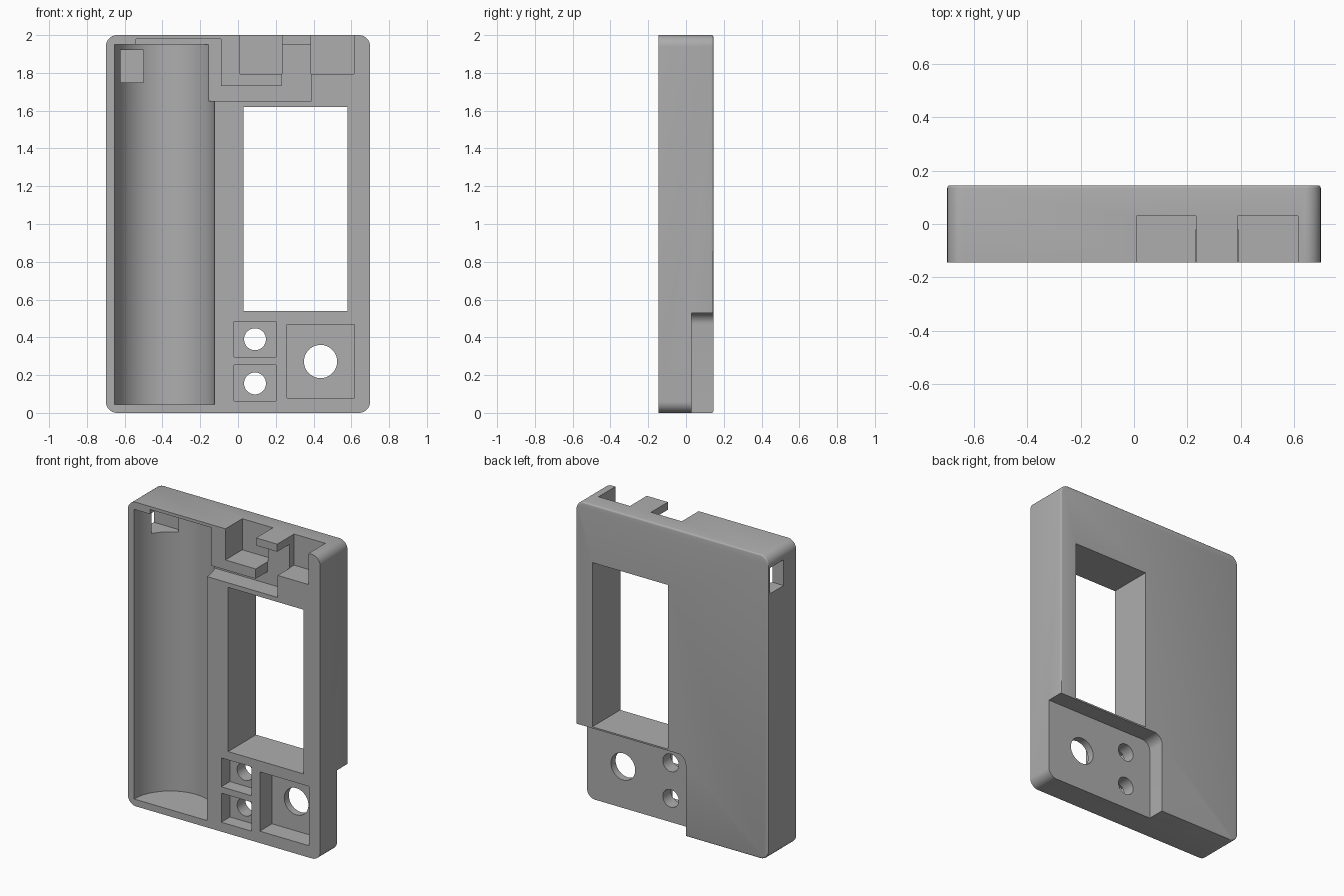
import bpy, bmesh, math

cube = bpy.data.objects.get("Cube")
if cube:
    bpy.data.objects.remove(cube, do_unlink=True)

FRONT, BACK = -0.145, 0.145
OPEN = FRONT - 0.05      # cutters start ahead of the front face
THROUGH = BACK + 0.05    # and end behind the back face

grey = bpy.data.materials.new("plain grey")
grey.use_nodes = True
grey.diffuse_color = (0.42, 0.42, 0.42, 1)
grey.node_tree.nodes["Principled BSDF"].inputs["Base Color"].default_value = (0.42, 0.42, 0.42, 1)


def prism(name, points, y0, y1):
    """Extrude an x-z outline along y."""
    bm = bmesh.new()
    face = bm.faces.new([bm.verts.new((x, y0, z)) for x, z in points])
    extruded = bmesh.ops.extrude_face_region(bm, geom=[face])["geom"]
    verts = [v for v in extruded if isinstance(v, bmesh.types.BMVert)]
    bmesh.ops.translate(bm, verts=verts, vec=(0, y1 - y0, 0))
    bmesh.ops.recalc_face_normals(bm, faces=bm.faces)
    mesh = bpy.data.meshes.new(name)
    bm.to_mesh(mesh)
    bm.free()
    obj = bpy.data.objects.new(name, mesh)
    bpy.context.collection.objects.link(obj)
    mesh.materials.append(grey)
    return obj


def arc(cx, cz, r, start, end, steps=10):
    angles = [math.radians(start + (end - start) * i / steps) for i in range(steps + 1)]
    return [(cx + r * math.cos(a), cz + r * math.sin(a)) for a in angles]


def rect(x0, x1, z0, z1):
    return [(x0, z0), (x1, z0), (x1, z1), (x0, z1)]


def circle(cx, cz, r):
    return arc(cx, cz, r, 0, 360, 48)[:-1]


def select_only(obj):
    bpy.ops.object.select_all(action='DESELECT')
    obj.select_set(True)
    bpy.context.view_layer.objects.active = obj


# Main shell: rounded plate with a softened back rim
R = 0.06
outline = (arc(0.7 - R, 2 - R, R, 0, 90) + arc(R - 0.7, 2 - R, R, 90, 180)
           + arc(R - 0.7, R, R, 180, 270) + arc(0.7 - R, R, R, 270, 360))
body = prism("case_body", outline, FRONT, BACK)
bm = bmesh.new()
bm.from_mesh(body.data)
rim = [e for e in bm.edges if all(v.co.y > BACK - 0.001 for v in e.verts)]
bmesh.ops.bevel(bm, geom=rim, offset=0.01, segments=3, profile=0.5, affect='EDGES')
bm.to_mesh(body.data)
bm.free()

cutters = []


def cut(name, points, y0, y1):
    cutters.append(prism(name, points, y0, y1))


# Stepped recess in the lower back
cut("back_recess", [(0.8, -0.1), (0.8, 0.53)] + arc(-0.04, 0.47, 0.06, 90, 180)
    + [(-0.1, -0.1)], 0.03, THROUGH)

# Screen window
cut("screen_window", rect(0.03, 0.58, 0.54, 1.62), OPEN, THROUGH)

# Cylindrical battery bay
bpy.ops.mesh.primitive_cylinder_add(vertices=96, radius=0.265, depth=1.905,
                                    location=(-0.39, FRONT, 0.9975))
bay = bpy.context.object
bay.name = "battery_bay"
bay.data.materials.append(grey)
cutters.append(bay)

# Wiring channel from the bay to the connectors
cut("wire_channel", [(-0.54, 1.65), (-0.54, 1.98), (-0.09, 1.98), (-0.09, 1.73),
                     (0.23, 1.73), (0.23, 1.95), (0.39, 1.95), (0.39, 1.65)], OPEN, -0.02)

# Connector slots open at the top
for side, x0, x1 in (("right", 0.01, 0.233), ("left", 0.387, 0.615)):
    cut("connector_slot_" + side, rect(x0, x1, 1.795, 2.1), OPEN, 0.03)

# Side opening into the bay
cut("side_opening", rect(-0.8, -0.5, 1.75, 1.92), -0.015, 0.125)

# Control pockets and their holes
for name, box, floor, hole in (
        ("upper_button", (-0.02, 0.2, 0.295, 0.485), -0.055, (0.09, 0.39, 0.058)),
        ("lower_button", (-0.02, 0.2, 0.062, 0.253), -0.055, (0.09, 0.156, 0.058)),
        ("knob", (0.26, 0.617, 0.078, 0.468), -0.018, (0.437, 0.272, 0.088))):
    cut(name + "_pocket", rect(*box), OPEN, floor)
    cut(name + "_hole", circle(*hole), OPEN, THROUGH)

# Carve the shell
select_only(body)
for cutter in cutters:
    mod = body.modifiers.new(cutter.name, 'BOOLEAN')
    mod.operation = 'DIFFERENCE'
    mod.solver = 'EXACT'
    mod.object = cutter
    bpy.ops.object.modifier_apply(modifier=mod.name)
for cutter in cutters:
    bpy.data.objects.remove(cutter, do_unlink=True)

select_only(body)
bpy.ops.object.shade_smooth_by_angle(angle=math.radians(30))
